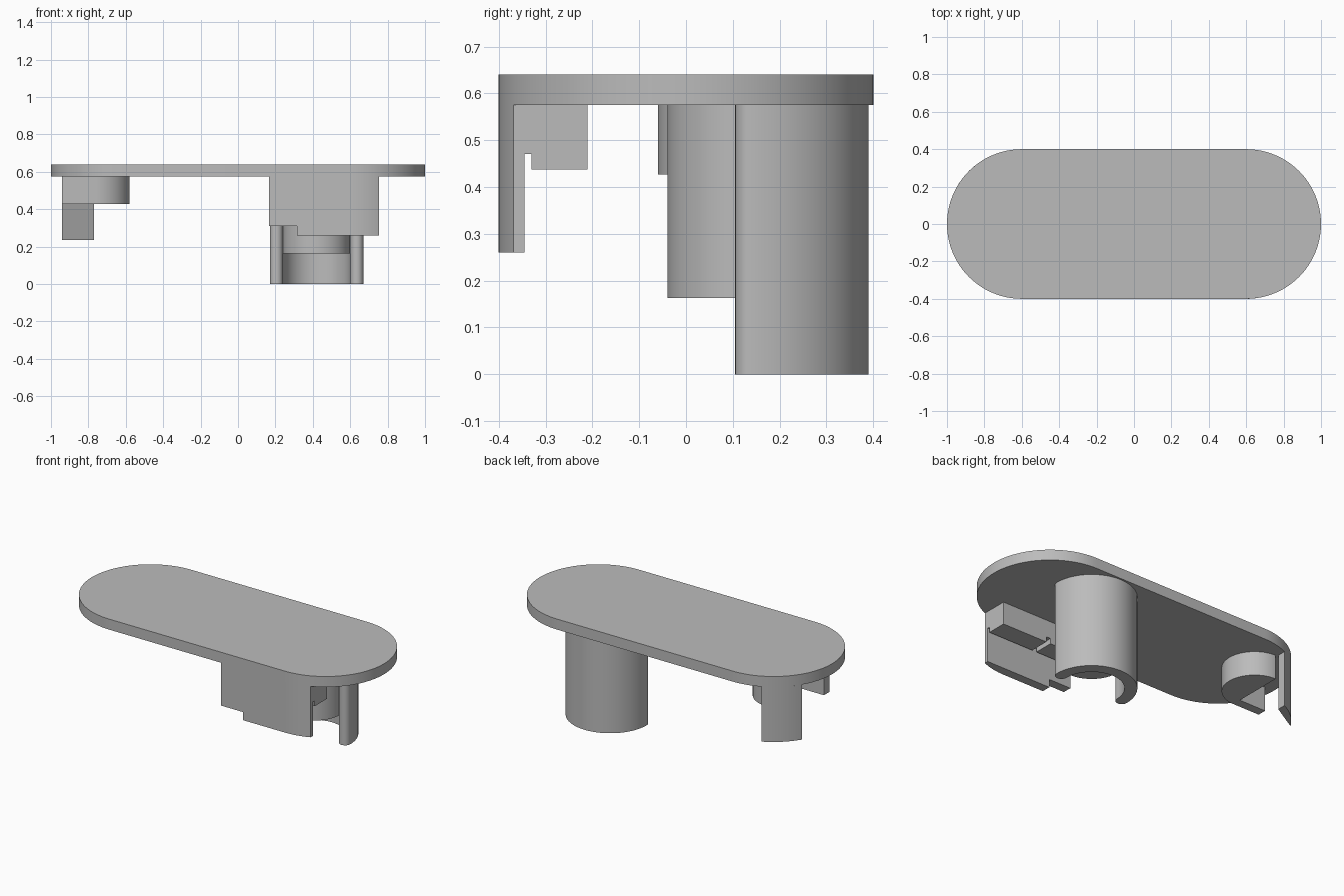
import bpy, bmesh, math

cube = bpy.data.objects.get("Cube")
if cube:
    bpy.data.objects.remove(cube, do_unlink=True)

# Single grey finish
grey = bpy.data.materials.new("plain_grey")
grey.use_nodes = True
colour = (0.5, 0.5, 0.5, 1)
grey.diffuse_color = colour
grey.node_tree.nodes["Principled BSDF"].inputs["Base Color"].default_value = colour

TOP, UNDER = 0.64, 0.575      # plate faces
END, RAD = 0.6, 0.4           # plate end centres and radius


def arc(cx, cy, r, start, stop, n=32):
    """Points on an arc, angles in degrees."""
    angles = [math.radians(start + (stop - start) * i / n) for i in range(n + 1)]
    return [(cx + r * math.cos(a), cy + r * math.sin(a)) for a in angles]


def extrude(name, outline, low, high, upright=False):
    """Extrude an outline along z, or along y when upright (outline is x, z)."""
    bm = bmesh.new()
    place = (lambda p: (p[0], low, p[1])) if upright else (lambda p: (p[0], p[1], low))
    face = bm.faces.new([bm.verts.new(place(p)) for p in outline])
    moved = bmesh.ops.extrude_face_region(bm, geom=[face])["geom"]
    verts = [g for g in moved if isinstance(g, bmesh.types.BMVert)]
    step = (0, high - low, 0) if upright else (0, 0, high - low)
    bmesh.ops.translate(bm, verts=verts, vec=step)
    bmesh.ops.remove_doubles(bm, verts=bm.verts, dist=1e-5)
    bmesh.ops.recalc_face_normals(bm, faces=bm.faces)
    mesh = bpy.data.meshes.new(name)
    bm.to_mesh(mesh)
    bm.free()
    mesh.materials.append(grey)
    ob = bpy.data.objects.new(name, mesh)
    bpy.context.collection.objects.link(ob)
    bpy.ops.object.select_all(action="DESELECT")
    ob.select_set(True)
    bpy.context.view_layer.objects.active = ob
    bpy.ops.object.shade_smooth_by_angle(angle=math.radians(30))
    return ob


def rect(x0, x1, y0, y1):
    return [(x0, y0), (x1, y0), (x1, y1), (x0, y1)]


# Rounded top plate
extrude("top_plate", arc(END, 0, RAD, -90, 90, 48) + arc(-END, 0, RAD, 90, 270, 48),
        UNDER, TOP)

# Open half sleeve with rounded lips, around a shorter solid core
cx, cy, outer, inner = 0.42, 0.14, 0.25, 0.18
lip, mid = (outer - inner) / 2, (outer + inner) / 2
sleeve = (arc(cx, cy, outer, 0, 180, 48) + arc(cx - mid, cy, lip, 180, 360, 12)[1:]
          + arc(cx, cy, inner, 180, 0, 48)[1:] + arc(cx + mid, cy, lip, 180, 360, 12)[1:-1])
extrude("half_sleeve", sleeve, 0, UNDER)
extrude("sleeve_core", arc(cx, cy, inner, 0, 360, 64)[:-1], 0.163, UNDER)

# Front skirt following the plate edge, with a raised step at one end
left, step, right, back = 0.165, 0.315, 0.755, -0.345
sweep = math.degrees(math.asin((right - END) / RAD))
extrude("front_skirt", [(step, back), (step, -RAD)]
        + arc(END, 0, RAD, -90, -90 + sweep, 10) + [(right, back)], 0.26, UNDER)
extrude("front_skirt_step", rect(left, step, -RAD, back), 0.31, UNDER)

# Rib behind the skirt, with a slot against the skirt and a small cross notch
low, slot = 0.437, 0.47
extrude("rib_bridge", rect(left, right, back, -0.33), slot, UNDER)
extrude("rib", [(left, UNDER), (left, low), (0.42, low), (0.42, slot), (0.45, slot),
                (0.45, low), (right, low), (right, UNDER)], -0.33, -0.21, upright=True)

# Half round boss with a straight tab
bx, by, br = -0.76, 0.12, 0.18
extrude("round_boss", [(-0.94, by - br)] + arc(bx, by, br, -90, 90, 40)
        + [(bx, -0.005), (-0.94, -0.005)], 0.427, UNDER)

# Edge post: curved outside, flat inside
a0 = 180 - math.degrees(math.acos(0.17 / RAD))
a1 = 180 - math.degrees(math.acos(0.34 / RAD))
extrude("edge_post", arc(-END, 0, RAD, a0, a1, 14) + [(-0.77, 0.31)], 0.235, UNDER)
